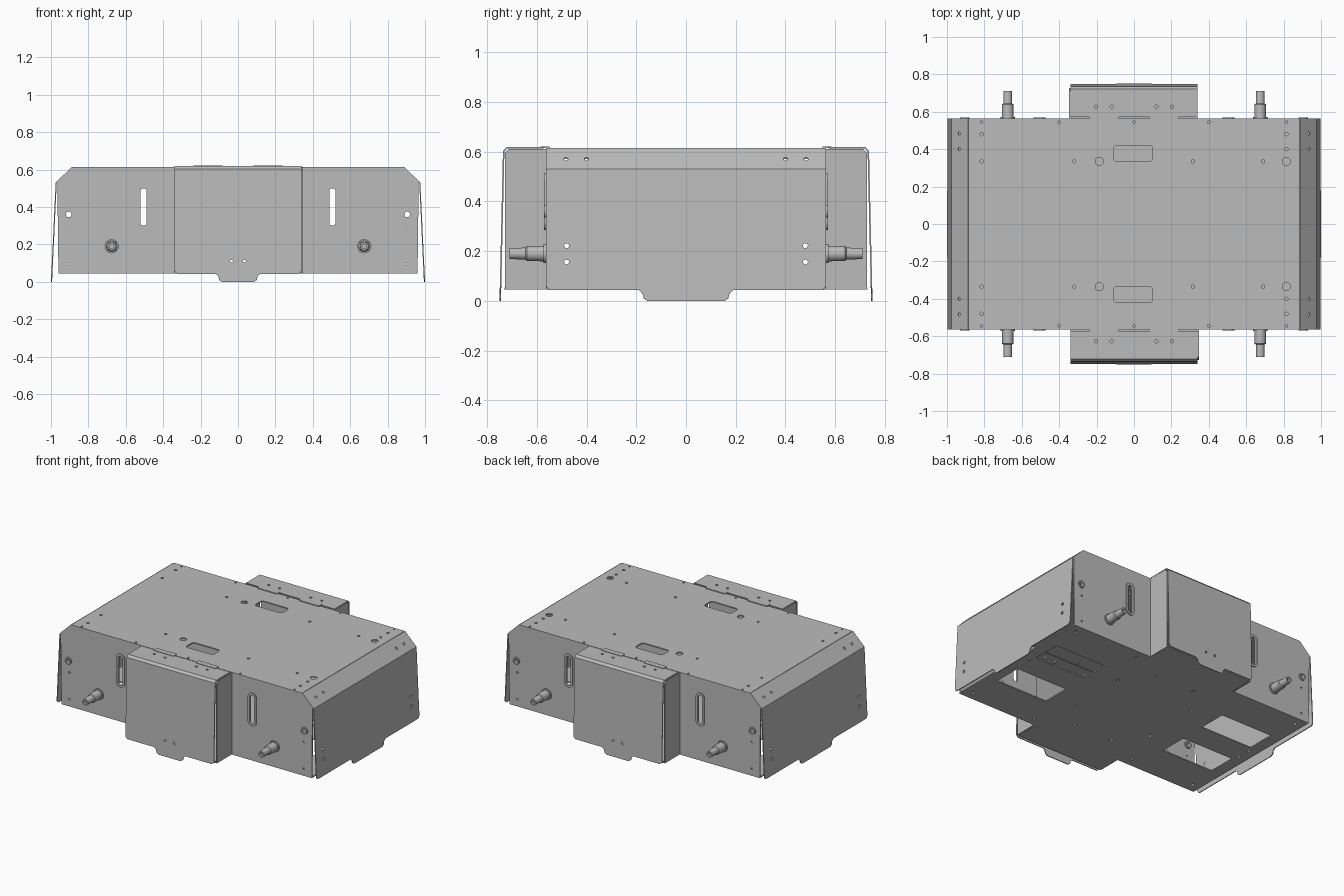
import bpy, bmesh
from math import pi, sin, cos
from mathutils import Matrix, Vector

if "Cube" in bpy.data.objects:
    bpy.data.objects.remove(bpy.data.objects["Cube"], do_unlink=True)

metal = bpy.data.materials.new("grey_sheet_metal")
metal.use_nodes = True
grey = (0.5, 0.5, 0.5, 1)
metal.diffuse_color = grey
metal.node_tree.nodes["Principled BSDF"].inputs["Base Color"].default_value = grey

T = 0.008             # sheet thickness
HALF_Y = 0.563        # half depth of the main body
BOX_X = 0.335         # half width of the front and back boxes
SIGNS = (-1, 1)
QUADS = [(a, b) for a in SIGNS for b in SIGNS]


def add_object(name, mesh):
    mesh.materials.clear()
    mesh.materials.append(metal)
    obj = bpy.data.objects.new(name, mesh)
    bpy.context.collection.objects.link(obj)
    return obj


def circle(x, y, r=0.009, n=14):
    return [(x + r * cos(2 * pi * i / n), y + r * sin(2 * pi * i / n)) for i in range(n)]


def slot(x, y, hx, hy, r):
    """Rounded rectangle centred on x, y with half sizes hx, hy."""
    pts = []
    for k, (sx, sy) in enumerate(((1, 1), (-1, 1), (-1, -1), (1, -1))):
        for j in range(6):
            a = (k + j / 5) * pi / 2
            p = (x + sx * (hx - r) + r * cos(a), y + sy * (hy - r) + r * sin(a))
            if not pts or (Vector(p) - Vector(pts[-1])).length > 1e-5:
                pts.append(p)
    return pts


def plate(name, loops, origin, u, v, yaw=0, thick=T):
    """Flat sheet: first loop is the outline, the rest are holes."""
    curve = bpy.data.curves.new(name, 'CURVE')
    curve.dimensions = '2D'
    curve.fill_mode = 'BOTH'
    curve.extrude = thick / 2
    for loop in loops:
        spline = curve.splines.new('POLY')
        spline.points.add(len(loop) - 1)
        for point, (x, y) in zip(spline.points, loop):
            point.co = (x, y, 0, 1)
        spline.use_cyclic_u = True
    temp = bpy.data.objects.new(name + "_temp", curve)
    bpy.context.collection.objects.link(temp)
    deps = bpy.context.evaluated_depsgraph_get()
    mesh = bpy.data.meshes.new_from_object(temp.evaluated_get(deps))
    bpy.data.objects.remove(temp, do_unlink=True)
    u, v = Vector(u).normalized(), Vector(v).normalized()
    n = u.cross(v)
    frame = Matrix((u, v, n)).transposed().to_4x4()
    frame.translation = Vector(origin) - n * thick / 2
    mesh.transform(Matrix.Rotation(yaw, 4, 'Z') @ frame)
    for poly in mesh.polygons:
        poly.use_smooth = False
    return add_object(name, mesh)


def folded_cover(name, half, path, holes, tab, yaw):
    """Bent sheet following path (outward, z) from the top down to the tab."""
    for i, (a, b) in enumerate(zip(path, path[1:])):
        v = Vector((a[0] - b[0], 0, a[1] - b[1]))
        length = v.length
        if i == len(path) - 2:
            right = [(tab - 0.015, 0), (tab, 0.01), (tab + 0.005, 0.03), (tab + 0.02, 0.043),
                     (half - 0.015, 0.043), (half, 0.058), (half, length)]
        else:
            right = [(half, 0), (half, length)]
        outline = right + [(-x, y) for x, y in reversed(right)]
        plate(f"{name}_{i + 1}", [outline] + holes.get(i, []), (b[0], 0, b[1]),
              (0, 1, 0), v, yaw, 0.006)


def lathe(name, profile, x, z, yaw, steps=24):
    """Turned part with its axis pointing outward along the depth."""
    bm = bmesh.new()
    verts = [bm.verts.new((r, d, 0)) for r, d in profile]
    edges = [bm.edges.new(pair) for pair in zip(verts, verts[1:])]
    bmesh.ops.spin(bm, geom=verts + edges, cent=(0, 0, 0), axis=(0, 1, 0),
                   angle=2 * pi, steps=steps)
    bmesh.ops.remove_doubles(bm, verts=bm.verts, dist=1e-5)
    bmesh.ops.recalc_face_normals(bm, faces=bm.faces)
    mesh = bpy.data.meshes.new(name)
    bm.to_mesh(mesh)
    bm.free()
    mesh.transform(Matrix.Rotation(yaw, 4, 'Z') @ Matrix.Translation((x, 0, z)))
    obj = add_object(name, mesh)
    bpy.ops.object.select_all(action='DESELECT')
    obj.select_set(True)
    bpy.context.view_layer.objects.active = obj
    bpy.ops.object.shade_smooth_by_angle(angle=0.6)


# Top deck with hand openings and fixing holes
deck = [slot(0, 0, 0.885, HALF_Y, 0.004)]
for s in SIGNS:
    deck.append(slot(-0.005, s * 0.377, 0.105, 0.043, 0.02))
    deck += [circle(x, s * 0.335, 0.022, 20) for x in (-0.185, 0.815)]
    deck += [circle(x, s * 0.335) for x in (-0.815, -0.32, 0.315, 0.69)]
    deck += [circle(x, s * 0.545, 0.007) for x in (-0.815, -0.4, 0, 0.4, 0.815)]
    deck += [circle(x, s * 0.48) for x in (-0.815, 0.815)]
    deck.append(circle(0.815, s * 0.4))
plate("top_deck", deck, (0, 0, 0.615), (1, 0, 0), (0, 1, 0))

# Cross-shaped floor with four wheel openings
quarter = [(0.96, HALF_Y), (BOX_X, HALF_Y), (BOX_X, 0.73)]
floor = [quarter + [(-x, y) for x, y in reversed(quarter)]
         + [(-x, -y) for x, y in quarter] + [(x, -y) for x, y in reversed(quarter)]]
for a, b in QUADS:
    floor.append(slot(a * 0.68, b * 0.19, 0.2, 0.1, 0.012))
    floor += [circle(a * x, b * y, 0.012) for x, y in
              ((0.9, 0.5), (0.9, 0.05), (0.4, 0.5), (0.3, 0.2), (0.15, 0.4))]
plate("floor", floor, (0, 0, 0.053), (1, 0, 0), (0, 1, 0))

axle_profile = [(0, 0.69), (0.012, 0.69), (0.012, 0.71), (0.022, 0.71), (0.024, 0.645),
                (0.03, 0.64), (0.031, 0.572), (0.038, 0.572), (0.038, 0.5), (0, 0.5)]
bushing_profile = [(0.015, 0.545), (0.015, 0.57), (0.025, 0.57), (0.025, 0.545), (0.015, 0.545)]

for side, yaw in (("front", pi), ("back", 0)):
    for s in SIGNS:
        hand = "left" if (s > 0) == (side == "back") else "right"
        tag = f"{side}_{hand}"
        # Long wall with slot and holes
        outline = [(s * x, z) for x, z in
                   ((BOX_X, 0.046), (0.96, 0.046), (0.966, 0.535), (0.885, 0.612), (BOX_X, 0.612))]
        holes = [slot(s * 0.505, 0.4, 0.017, 0.1, 0.016), circle(s * 0.905, 0.36, 0.015),
                 circle(s * 0.9, 0.28, 0.006), circle(s * 0.9, 0.095, 0.006)]
        plate(f"{tag}_wall", [outline] + holes, (0, -HALF_Y, 0), (1, 0, 0), (0, 0, 1), yaw + pi if side == "front" else pi)
        # Slot rim, bushing and stub axle
        rim = [slot(s * 0.505, 0.4, 0.032, 0.115, 0.031), slot(s * 0.505, 0.4, 0.017, 0.1, 0.016)]
        plate(f"{tag}_slot_rim", rim, (0, -HALF_Y - 0.007, 0), (1, 0, 0), (0, 0, 1), yaw + pi)
        lathe(f"{tag}_bushing", bushing_profile, s * 0.905, 0.36, yaw)
        lathe(f"{tag}_axle", axle_profile, s * 0.675, 0.19, yaw)
        # Return wall closing the side of the box
        cheek = [(0.555, 0.046), (0.727, 0.046), (0.727, 0.595), (0.712, 0.611), (0.555, 0.611)]
        plate(f"{tag}_box_cheek", [cheek], (s * BOX_X - (T if s < 0 else 0) + T / 2, 0, 0),
              (0, 1, 0), (0, 0, 1), yaw)
        # Hinge strip over the seam
        plate(f"{tag}_hinge", [slot(s * 0.16, 0.567, 0.077, 0.019, 0.008)], (0, 0, 0.621),
              (1, 0, 0), (0, 1, 0), yaw, 0.006)

# Box covers, front and back
flange_holes = [circle(s * x, 0.095) for s in SIGNS for x in (0.12, 0.203)]
cover_holes = {0: flange_holes, 2: [circle(s * 0.035, 0.11, 0.008) for s in SIGNS]}
cover_path = [(0.572, 0.618), (0.722, 0.618), (0.736, 0.602), (0.75, 0)]
for side, yaw in (("front", -pi / 2), ("back", pi / 2)):
    folded_cover(f"{side}_box_cover", BOX_X + 0.004, cover_path, cover_holes, 0.1, yaw)

# End covers, left and right
end_holes = {0: [circle(s * y, 0.057) for s in SIGNS for y in (0.4, 0.483)],
             1: [circle(s * 0.48, z, 0.01) for s in SIGNS for z in (0.157, 0.222)]}
end_path = [(0.888, 0.615), (0.975, 0.53), (1.0, 0)]
for side, yaw in (("left", 0), ("right", pi)):
    folded_cover(f"{side}_end_cover", HALF_Y, end_path, end_holes, 0.17, yaw)
